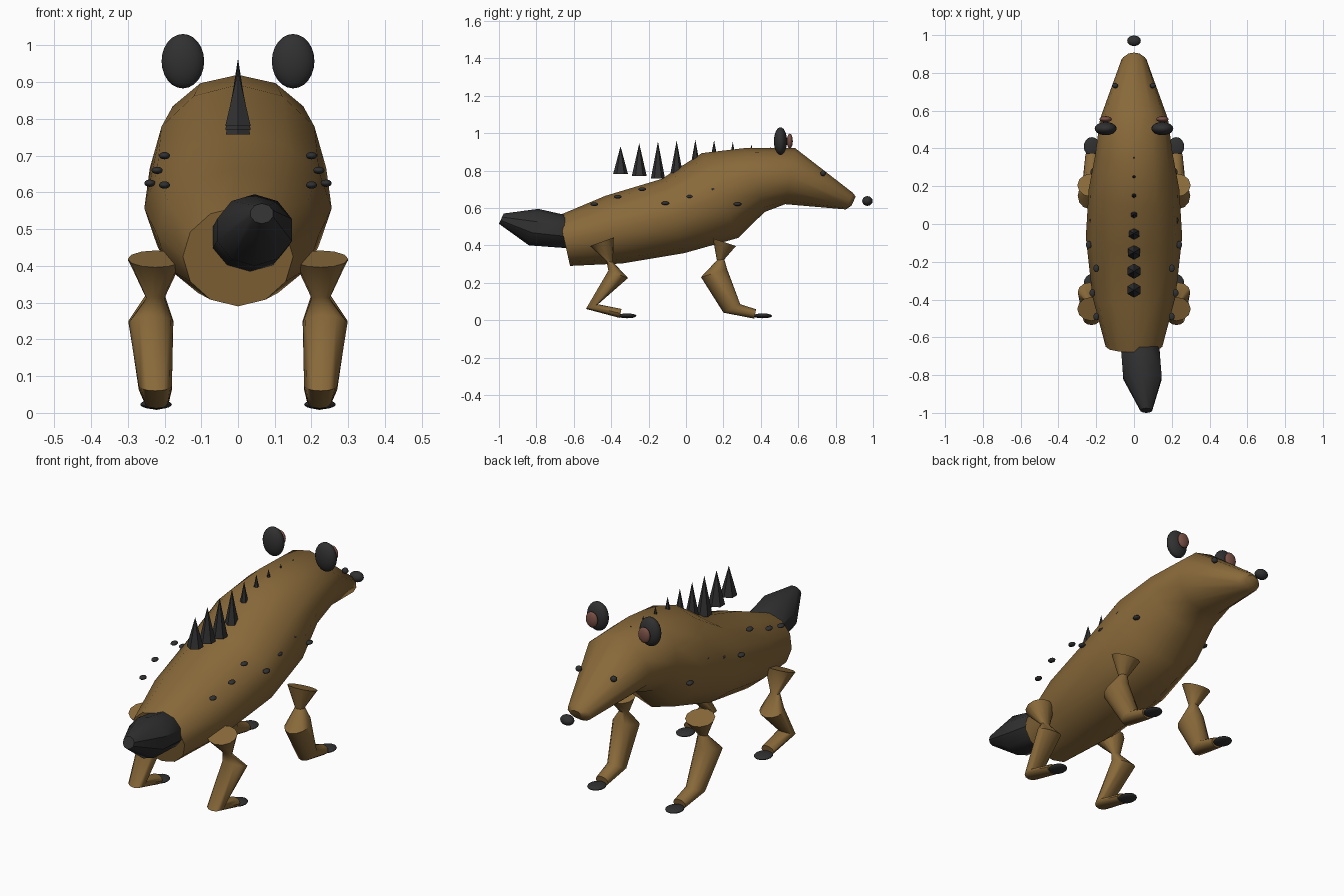
import bpy, math

if "Cube" in bpy.data.objects:
    bpy.data.objects.remove(bpy.data.objects["Cube"])


def material(name, rgb):
    m = bpy.data.materials.new(name)
    m.use_nodes = True
    m.diffuse_color = (*rgb, 1)
    m.node_tree.nodes["Principled BSDF"].inputs["Base Color"].default_value = (*rgb, 1)
    return m


BROWN = material("brown_fur", (0.25, 0.142, 0.042))
DARK = material("dark_grey", (0.03, 0.03, 0.03))
PINK = material("inner_ear_pink", (0.19, 0.08, 0.06))


def finish(obj, name, mat, angle):
    obj.name = name
    obj.data.materials.append(mat)
    bpy.ops.object.select_all(action="DESELECT")
    obj.select_set(True)
    bpy.context.view_layer.objects.active = obj
    bpy.ops.object.shade_smooth_by_angle(angle=math.radians(angle))
    return obj


def loft(name, rings, mat, sides=12, side=1, angle=50):
    """Skin elliptical rings, each (y1, z1, y2, z2, centre x, half width)."""
    verts, faces = [], []
    for y1, z1, y2, z2, cx, w in rings:
        for i in range(sides):
            a = math.tau * i / sides
            t = (1 - math.cos(a)) / 2
            verts.append((side * (cx + w * math.sin(a)), y1 + (y2 - y1) * t, z1 + (z2 - z1) * t))
    for r in range(len(rings) - 1):
        for i in range(sides):
            j = (i + 1) % sides
            a, b = r * sides, (r + 1) * sides
            faces.append((a + i, a + j, b + j, b + i))
    faces.append(tuple(range(sides)))
    faces.append(tuple(range(len(verts) - sides, len(verts))))
    me = bpy.data.meshes.new(name)
    me.from_pydata(verts, [], faces)
    obj = bpy.data.objects.new(name, me)
    bpy.context.collection.objects.link(obj)
    finish(obj, name, mat, angle)
    bpy.ops.object.mode_set(mode="EDIT")
    bpy.ops.mesh.select_all(action="SELECT")
    bpy.ops.mesh.normals_make_consistent(inside=False)
    bpy.ops.object.mode_set(mode="OBJECT")
    return obj


def ball(name, loc, radii, mat, segments=16):
    bpy.ops.mesh.primitive_uv_sphere_add(segments=segments, ring_count=segments // 2 + 2, location=loc)
    obj = bpy.context.object
    obj.scale = radii
    return finish(obj, name, mat, 60)


# Body, neck and head in one skin, from rump to snout
loft("body", [
    (-0.68, 0.56, -0.62, 0.29, 0, 0.15),
    (-0.43, 0.665, -0.34, 0.303, 0, 0.22),
    (-0.13, 0.755, -0.01, 0.358, 0, 0.255),
    (0.085, 0.893, 0.28, 0.44, 0, 0.24),
    (0.315, 0.92, 0.42, 0.578, 0, 0.205),
    (0.583, 0.92, 0.53, 0.62, 0, 0.18),
    (0.893, 0.68, 0.855, 0.592, 0, 0.065),
    (0.907, 0.66, 0.885, 0.612, 0, 0.035),
], BROWN)

# Tail, bent up and to one side
loft("tail", [
    (-0.62, 0.56, -0.58, 0.385, 0.02, 0.09),
    (-0.68, 0.57, -0.64, 0.385, 0.033, 0.107),
    (-0.79, 0.595, -0.84, 0.40, 0.045, 0.107),
    (-0.975, 0.57, -1.0, 0.515, 0.065, 0.032),
], DARK, sides=10, angle=35)

# Legs as skinned chains: hip, neck, knee, ankle, foot
FRONT_LEG = [
    (0.144, 0.437, 0.267, 0.396, 0.225, 0.075),
    (0.165, 0.32, 0.205, 0.325, 0.225, 0.025),
    (0.08, 0.23, 0.22, 0.272, 0.237, 0.061),
    (0.2, 0.04, 0.29, 0.085, 0.225, 0.045),
    (0.365, 0.008, 0.375, 0.058, 0.222, 0.035),
]
HIND_LEG = [
    (-0.513, 0.396, -0.387, 0.442, 0.225, 0.075),
    (-0.425, 0.315, -0.39, 0.31, 0.225, 0.025),
    (-0.415, 0.265, -0.31, 0.225, 0.237, 0.061),
    (-0.535, 0.06, -0.47, 0.085, 0.225, 0.045),
    (-0.355, 0.012, -0.345, 0.06, 0.222, 0.035),
]
# Flank spots as (y, x, z)
SPOTS = [(-0.49, 0.2, 0.62), (-0.365, 0.22, 0.66), (-0.235, 0.2, 0.70), (-0.11, 0.24, 0.625),
         (0.02, 0.22, 0.66), (0.145, 0.215, 0.70), (0.275, 0.215, 0.62)]

for label, s in (("left", -1), ("right", 1)):
    # The head points along +y, so sides are named from the -y front
    label = "left" if s > 0 else "right"
    loft(label + "_front_leg", FRONT_LEG, BROWN, side=s)
    loft(label + "_hind_leg", HIND_LEG, BROWN, side=s)
    for part, y in (("front", 0.41), ("hind", -0.315)):
        ball(f"{label}_{part}_toes", (s * 0.223, y, 0.023), (0.043, 0.05, 0.013), DARK)
    # Head details
    ball(label + "_ear", (s * 0.15, 0.505, 0.957), (0.058, 0.035, 0.074), DARK, 20)
    ball(label + "_inner_ear", (s * 0.15, 0.555, 0.957), (0.033, 0.016, 0.04), PINK)
    ball(label + "_eye", (s * 0.1, 0.733, 0.785), (0.016, 0.015, 0.015), DARK, 10)
    for i, (y, x, z) in enumerate(SPOTS):
        ball(f"{label}_spot_{i + 1}", (s * x, y, z), (0.016, 0.021, 0.01), DARK, 10)

ball("nose", (0, 0.97, 0.637), (0.036, 0.028, 0.026), DARK)

# Row of mane spikes along the back, shrinking toward the head: (base z, tip z, radius)
SPIKES = [(0.78, 0.93, 0.04), (0.77, 0.945, 0.04), (0.757, 0.955, 0.038), (0.78, 0.96, 0.034),
          (0.80, 0.965, 0.03), (0.82, 0.962, 0.027), (0.84, 0.952, 0.022), (0.86, 0.94, 0.017),
          (0.88, 0.928, 0.012)]
for i, (base, tip, radius) in enumerate(SPIKES):
    bpy.ops.mesh.primitive_cone_add(vertices=6, radius1=radius, radius2=0, depth=tip - base,
                                    location=(0, -0.35 + 0.1 * i, (base + tip) / 2))
    finish(bpy.context.object, f"mane_spike_{i + 1}", DARK, 30)
